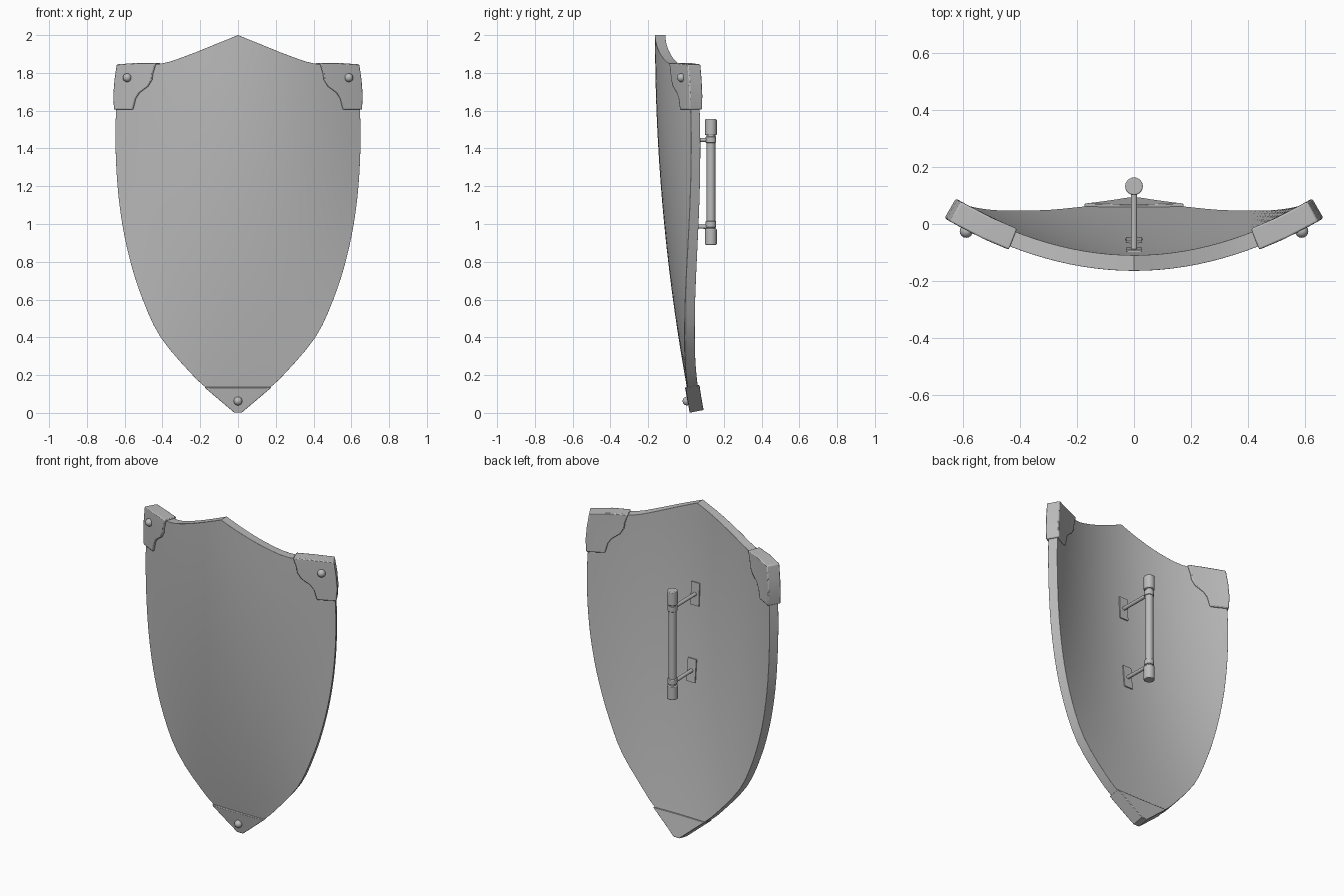
import bpy, bmesh, math
from mathutils import Vector

if "Cube" in bpy.data.objects:
    bpy.data.objects.remove(bpy.data.objects["Cube"], do_unlink=True)

steel = bpy.data.materials.new("grey_steel")
steel.use_nodes = True
GREY = (0.5, 0.5, 0.5, 1)
steel.diffuse_color = GREY
steel.node_tree.nodes["Principled BSDF"].inputs["Base Color"].default_value = GREY


def surface(x, z, offset=0.0):
    """Point on the curved shield face, moved along its backward normal."""
    d = 2 - z
    k = 0.45 - 0.1 * d * d
    y = -0.164 + 0.0485 * d * d + k * x * x
    n = Vector((-2 * k * x, 1, 0.097 * d - 0.2 * d * x * x)).normalized()
    return Vector((x, y, z)) + n * offset


def spline(pts, steps):
    """Smooth path through the given points."""
    p = [Vector(q) for q in pts]
    p = [2 * p[0] - p[1]] + p + [2 * p[-1] - p[-2]]
    out = []
    for a, b, c, d in zip(p, p[1:], p[2:], p[3:]):
        for i in range(steps):
            t = i / steps
            out.append(0.5 * (2 * b + (c - a) * t + (2 * a - 5 * b + 4 * c - d) * t * t
                              + (3 * b - a - 3 * c + d) * t ** 3))
    return out + [p[-2]]


def finish(obj, name, bevel=0.0, angle=35):
    obj.name = obj.data.name = name
    obj.data.materials.clear()
    obj.data.materials.append(steel)
    bpy.ops.object.select_all(action='DESELECT')
    obj.select_set(True)
    bpy.context.view_layer.objects.active = obj
    bpy.ops.object.shade_smooth_by_angle(angle=math.radians(angle))
    if bevel:
        m = obj.modifiers.new("edge", 'BEVEL')
        m.width, m.segments = bevel, 2
        m.limit_method, m.angle_limit = 'ANGLE', math.radians(50)
    return obj


def sheet(name, grid, front, back, bevel):
    """Solid curved plate from a grid of (x, z) points."""
    bm = bmesh.new()
    rows, cols = len(grid), len(grid[0])
    f, b = ([[bm.verts.new(surface(x, z, o)) for x, z in r] for r in grid] for o in (front, back))
    for i in range(rows - 1):
        for j in range(cols - 1):
            for s in (f, b):
                bm.faces.new((s[i][j], s[i][j + 1], s[i + 1][j + 1], s[i + 1][j]))
    rim = [(0, j) for j in range(cols)] + [(i, cols - 1) for i in range(1, rows)]
    rim += [(rows - 1, j) for j in range(cols - 2, -1, -1)] + [(i, 0) for i in range(rows - 2, 0, -1)]
    for (i, j), (m, n) in zip(rim, rim[1:] + rim[:1]):
        bm.faces.new((f[i][j], f[m][n], b[m][n], b[i][j]))
    bmesh.ops.recalc_face_normals(bm, faces=bm.faces)
    mesh = bpy.data.meshes.new(name)
    bm.to_mesh(mesh)
    bm.free()
    obj = bpy.data.objects.new(name, mesh)
    bpy.context.collection.objects.link(obj)
    return finish(obj, name, bevel)


def rod(name, start, end, radius, bevel=0.0):
    a, b = Vector(start), Vector(end)
    bpy.ops.mesh.primitive_cylinder_add(vertices=24, radius=radius, depth=(b - a).length, location=(a + b) / 2)
    obj = bpy.context.object
    obj.rotation_euler = (b - a).to_track_quat('Z', 'Y').to_euler()
    return finish(obj, name, bevel)


def rivet(name, x, z, offset):
    bpy.ops.mesh.primitive_uv_sphere_add(segments=16, ring_count=10, radius=0.023,
                                         location=surface(x, z, offset))
    finish(bpy.context.object, name, angle=60)


# Shield body: half widths by height, with a peaked top edge
side = spline([(0.02, 0.012), (0.165, 0.13), (0.25, 0.21), (0.41, 0.4), (0.505, 0.6), (0.57, 0.8),
               (0.613, 1.0), (0.638, 1.2), (0.649, 1.42), (0.645, 1.62), (0.628, 1.835)], 3)
peak = spline([(0, 0.165), (0.116, 0.118), (0.275, 0.055), (0.42, 0.012), (0.66, 0)], 8)


def lift(x):
    for a, b in zip(peak, peak[1:]):
        if abs(x) <= b.x:
            return a.y + (b.y - a.y) * (abs(x) - a.x) / (b.x - a.x)
    return 0


body = [[(w * j / 14, z + lift(w * j / 14) * (z / 1.835) ** 4) for j in range(-14, 15)] for w, z in side]
sheet("shield_body", body, 0, 0.055, 0.006)

# Corner guards with a scooped inner edge
inner = [(0.45, 1.795), (0.453, 1.765), (0.475, 1.728), (0.52, 1.695), (0.54, 1.665), (0.555, 1.605)]
outer = [(0.432, 1.853), (0.53, 1.853), (0.639, 1.845), (0.651, 1.76), (0.657, 1.68), (0.653, 1.605)]
for label, s in (("left", 1), ("right", -1)):
    guard = [[(s * (a[0] + (b[0] - a[0]) * t / 4), a[1] + (b[1] - a[1]) * t / 4) for t in range(5)]
             for a, b in zip(inner, outer)]
    sheet(label + "_corner_guard", guard, -0.012, 0.067, 0.006)
    rivet(label + "_corner_rivet", s * 0.58, 1.775, -0.015)

# Tip guard
tip = [[((0.02 + 0.157 * i / 4) * j / 6, 0.003 + 0.133 * i / 4) for j in range(-6, 7)] for i in range(5)]
sheet("tip_guard", tip, -0.01, 0.065, 0.003)
rivet("tip_rivet", 0, 0.065, -0.013)

# Grip on two posts
GY = 0.132
rod("grip", (0, GY, 0.9), (0, GY, 1.54), 0.023)
for label, z, s, end in (("upper", 1.445, 1, 1.555), ("lower", 0.985, -1, 0.89)):
    rod(label + "_grip_cap", (0, GY, end - s * 0.085), (0, GY, end), 0.031, 0.004)
    rod(label + "_grip_ring", (0, GY, end - s * 0.125), (0, GY, end - s * 0.092), 0.028, 0.003)
    base = surface(0, z, 0.045)
    rod(label + "_post", base, (0, GY, z), 0.011)
    mount = [[(x, z + dz) for x in (-0.03, 0, 0.03)] for dz in (-0.07, 0, 0.07)]
    sheet(label + "_mount_plate", mount, 0.045, 0.062, 0)
